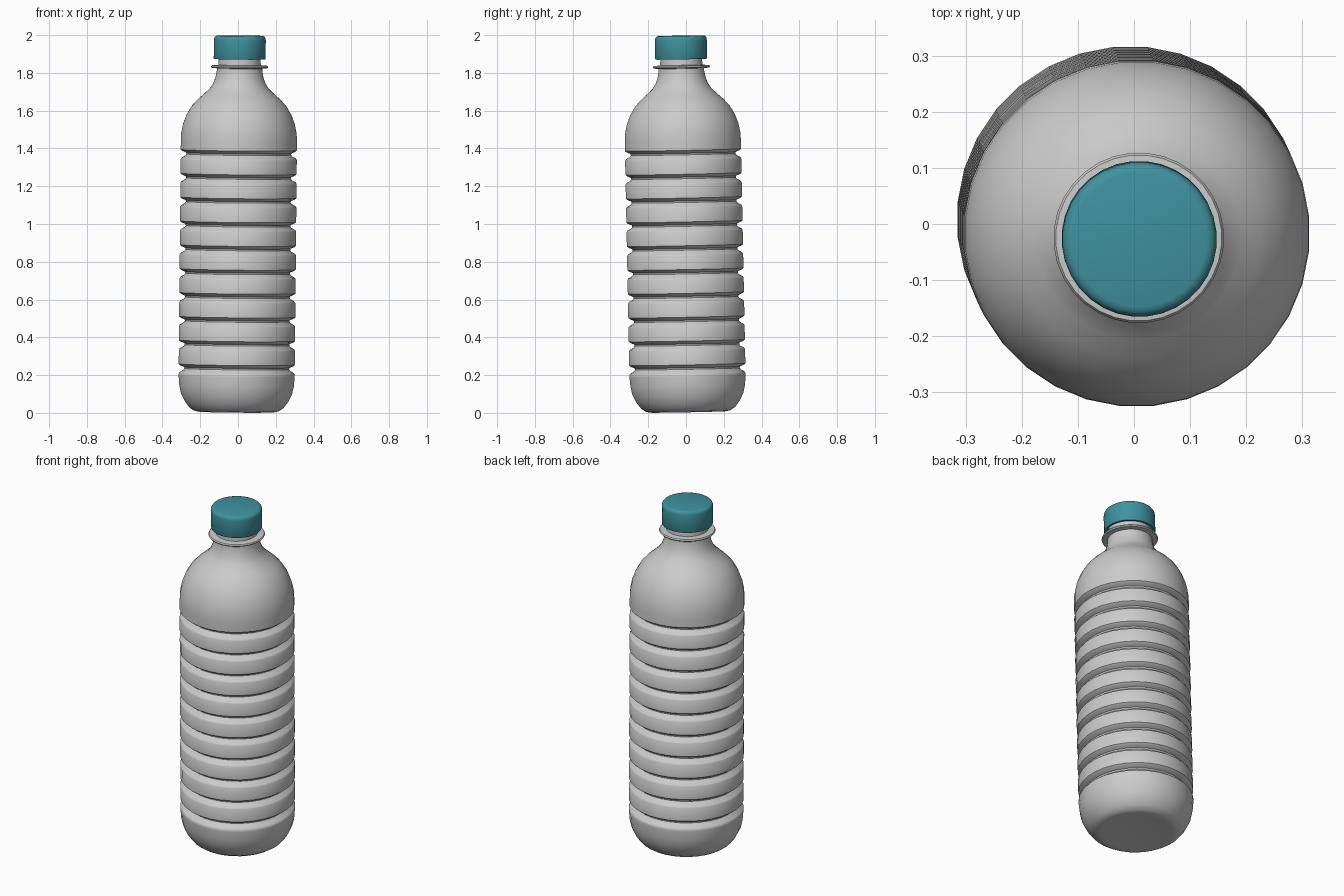
import bpy, bmesh, math
from mathutils import Matrix, Vector

if "Cube" in bpy.data.objects:
    bpy.data.objects.remove(bpy.data.objects["Cube"])

# The whole bottle leans very slightly
AXIS = Vector((0.0095, -0.02, 1.0)).normalized()
TILT = (Matrix.Translation((-0.009, 0.012, 0))
        @ Vector((0, 0, 1)).rotation_difference(AXIS).to_matrix().to_4x4())


def lathe(name, profile, sides=32, angle=40):
    """Revolve (radius, z) points about z; zero-radius ends close the shape."""
    bm = bmesh.new()
    rings = []
    for r, z in profile:
        if r == 0:
            rings.append([bm.verts.new((0, 0, z))] * sides)
        else:
            rings.append([bm.verts.new((r * math.cos(a), r * math.sin(a), z))
                          for a in (2 * math.pi * (i + 0.5) / sides for i in range(sides))])
    for lo, hi in zip(rings, rings[1:]):
        for i in range(sides):
            j = (i + 1) % sides
            bm.faces.new(dict.fromkeys((lo[i], lo[j], hi[j], hi[i])))
    bmesh.ops.recalc_face_normals(bm, faces=bm.faces)
    bm.transform(TILT)
    mesh = bpy.data.meshes.new(name)
    bm.to_mesh(mesh)
    bm.free()
    obj = bpy.data.objects.new(name, mesh)
    bpy.context.collection.objects.link(obj)
    bpy.ops.object.select_all(action='DESELECT')
    obj.select_set(True)
    bpy.context.view_layer.objects.active = obj
    bpy.ops.object.shade_smooth_by_angle(angle=math.radians(angle))
    return obj


R = 0.309
# Rounded base
body = [(0, 0.012), (0.17, 0.010), (0.20, 0.005), (0.225, 0.010), (0.25, 0.027),
        (0.275, 0.06), (0.295, 0.10), (0.305, 0.145), (R, 0.195)]
# Ten ring grooves, each with a soft lower slope and a crisp upper lip
for k in range(10):
    z = 0.233 + 0.1262 * k
    body += [(R, z - 0.028), (0.304, z - 0.020), (0.283, z - 0.008), (0.278, z),
             (0.280, z + 0.008), (0.301, z + 0.017), (R, z + 0.024)]
# Shoulder and neck
body += [(R, 1.44), (0.307, 1.48), (0.297, 1.53), (0.278, 1.58), (0.251, 1.625),
         (0.219, 1.66), (0.185, 1.69), (0.157, 1.717), (0.139, 1.745), (0.128, 1.775),
         (0.121, 1.81), (0.121, 1.824)]
# Support collar, then the mouth hidden under the cap
body += [(0.148, 1.826), (0.152, 1.832), (0.148, 1.839), (0.113, 1.842),
         (0.111, 1.87), (0.111, 1.975), (0, 1.975)]
lathe("bottle_body", body)

# Screw cap, open underneath
cap = lathe("screw_cap", [(0, 1.978), (0.122, 1.978), (0.124, 1.874), (0.136, 1.873),
                          (0.138, 1.877), (0.138, 1.975), (0.136, 1.986),
                          (0.130, 1.994), (0.120, 1.997), (0, 1.997)])
teal = bpy.data.materials.new("teal_plastic")
teal.diffuse_color = (0.05, 0.29, 0.35, 1)
teal.use_nodes = True
teal.node_tree.nodes["Principled BSDF"].inputs["Base Color"].default_value = teal.diffuse_color
cap.data.materials.append(teal)
